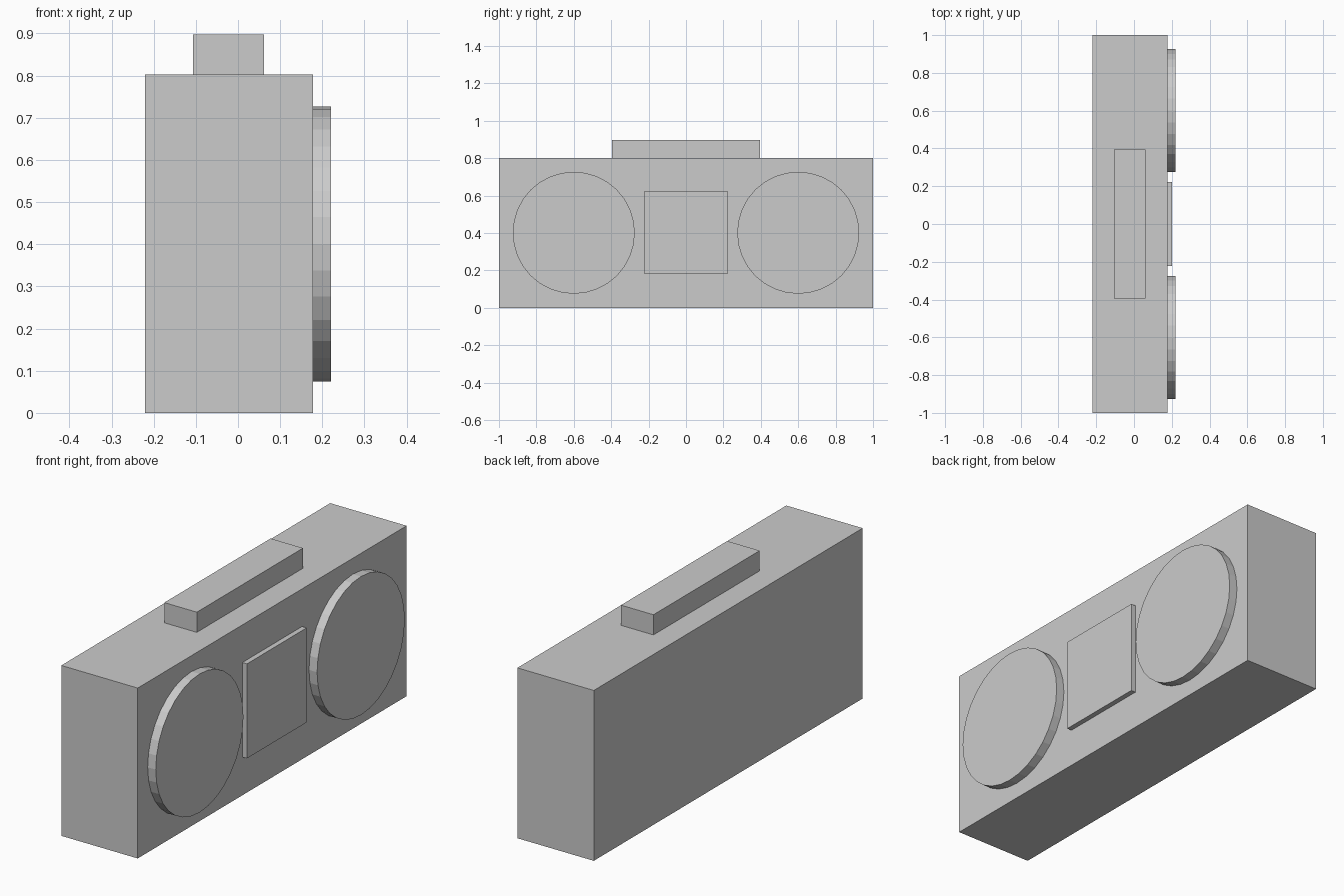
import bpy
from math import pi

if "Cube" in bpy.data.objects:
    bpy.data.objects.remove(bpy.data.objects["Cube"])


def box(name, x, y, z):
    """Box from (min, max) extents on each axis."""
    bpy.ops.mesh.primitive_cube_add(size=1, location=[sum(r) / 2 for r in (x, y, z)])
    ob = bpy.context.object
    ob.name = name
    ob.scale = [r[1] - r[0] for r in (x, y, z)]
    bpy.ops.object.transform_apply(location=False, rotation=False, scale=True)
    return ob


FRONT = 0.178  # face carrying the speakers

# Main case and top handle
box("case", (-0.22, FRONT), (-1, 1), (0, 0.802))
box("handle", (-0.107, 0.062), (-0.395, 0.395), (0.802, 0.897))

# Raised centre panel
box("centre_panel", (FRONT, 0.202), (-0.222, 0.222), (0.18, 0.625))

# Pair of round speakers facing +x
for side, y in (("left", -0.6), ("right", 0.6)):
    bpy.ops.mesh.primitive_cylinder_add(
        vertices=32, radius=0.326, depth=0.22 - FRONT,
        location=((FRONT + 0.22) / 2, y, 0.401), rotation=(0, pi / 2, 0))
    bpy.context.object.name = side + "_speaker"
